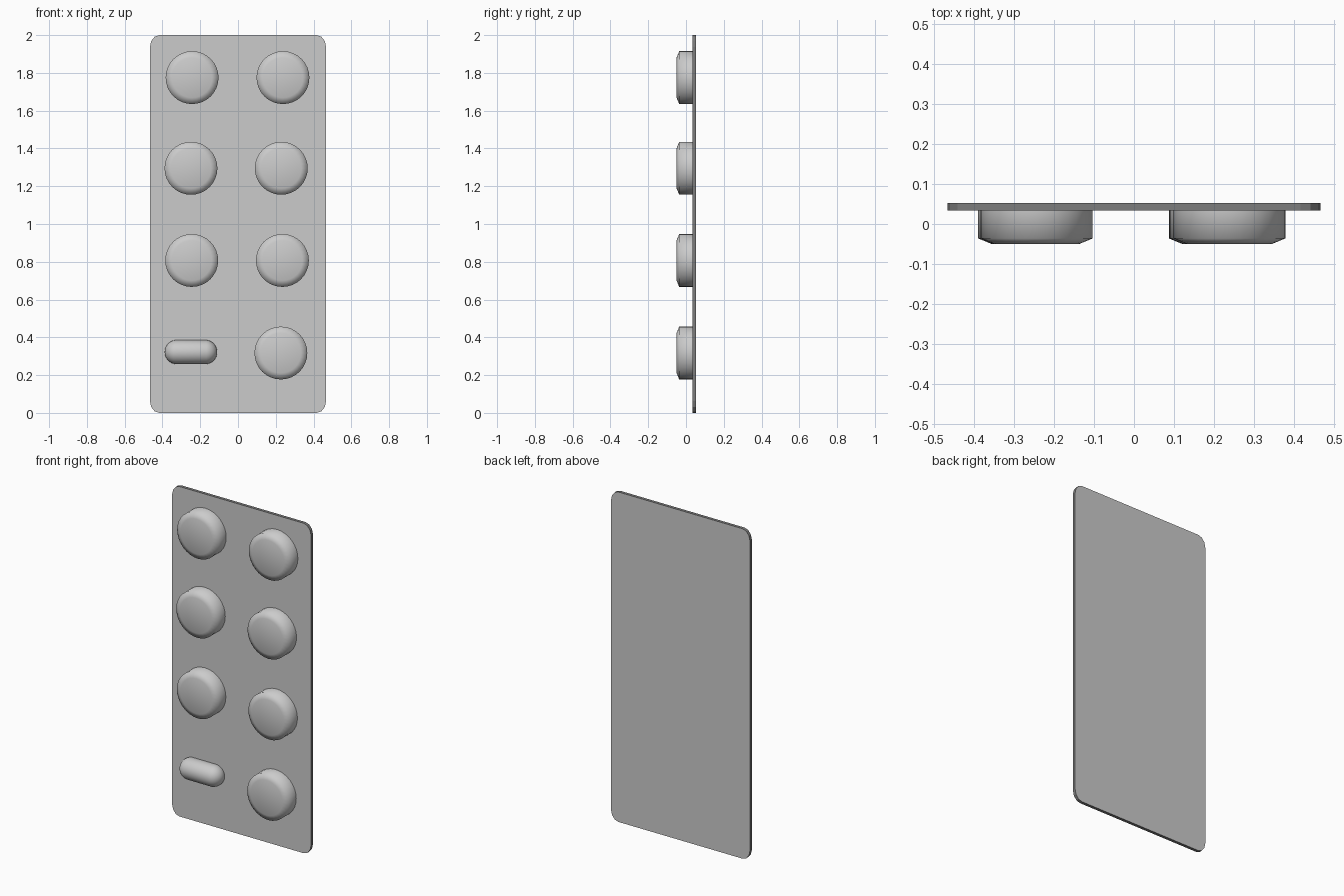
import bpy, bmesh, math
from mathutils import Matrix, Vector

cube = bpy.data.objects.get("Cube")
if cube:
    bpy.data.objects.remove(cube)


def make_material(name, value):
    colour = (value, value, value, 1)
    mat = bpy.data.materials.new(name)
    mat.diffuse_color = colour
    mat.use_nodes = True
    for node in mat.node_tree.nodes:
        if node.type == 'BSDF_PRINCIPLED':
            node.inputs["Base Color"].default_value = colour
    return mat


light_grey = make_material("light_grey", 0.6)
dark_grey = make_material("dark_grey", 0.2)

FRONT, PLATE, BACK = -0.05, 0.034, 0.053   # depths along y
SEAT = 0.04                                # where pills end inside the card


def finish(bm, name, materials, smooth_angle=0):
    bmesh.ops.recalc_face_normals(bm, faces=bm.faces)
    mesh = bpy.data.meshes.new(name)
    bm.to_mesh(mesh)
    bm.free()
    for mat in materials:
        mesh.materials.append(mat)
    obj = bpy.data.objects.new(name, mesh)
    bpy.context.collection.objects.link(obj)
    if smooth_angle:
        bpy.ops.object.select_all(action='DESELECT')
        obj.select_set(True)
        bpy.context.view_layer.objects.active = obj
        bpy.ops.object.shade_smooth_by_angle(angle=math.radians(smooth_angle))


def card(half_width, height, rx, rz, steps=3):
    """Thin upright card with faceted rounded corners and a dark cut edge."""
    bm = bmesh.new()
    verts = []
    corners = [(1, 1), (-1, 1), (-1, -1), (1, -1)]
    for quarter, (sx, sz) in enumerate(corners):
        for i in range(steps + 1):
            a = math.pi / 2 * (quarter + i / steps)
            x = sx * (half_width - rx) + rx * math.cos(a)
            z = height / 2 + sz * (height / 2 - rz) + rz * math.sin(a)
            verts.append(bm.verts.new((x, PLATE, z)))
    face = bm.faces.new(verts)
    new = bmesh.ops.extrude_face_region(bm, geom=[face])["geom"]
    moved = [g for g in new if isinstance(g, bmesh.types.BMVert)]
    bmesh.ops.translate(bm, verts=moved, vec=(0, BACK - PLATE, 0))
    bm.normal_update()
    for f in bm.faces:
        f.material_index = int(abs(f.normal.y) < 0.5)
    finish(bm, "backing_card", [light_grey, dark_grey])


def tablet(name, x, z, radius=0.14, sides=32):
    """Round tablet: straight wall and a wide chamfered front, all smooth."""
    bm = bmesh.new()
    profile = [(radius, SEAT), (radius, -0.036), (radius - 0.034, FRONT)]
    rings = []
    for r, y in profile:
        rings.append([bm.verts.new((x + r * math.cos(t), y, z + r * math.sin(t)))
                      for t in (math.tau * i / sides for i in range(sides))])
    for a, b in zip(rings, rings[1:]):
        for i in range(sides):
            j = (i + 1) % sides
            bm.faces.new((a[i], a[j], b[j], b[i]))
    bm.faces.new(rings[0])
    bm.faces.new(rings[-1])
    finish(bm, name, [light_grey], 80)


def capsule(name, x, z, length=0.278, radius=0.064):
    """Horizontal capsule: a sphere pulled apart, trimmed inside the card."""
    bm = bmesh.new()
    bmesh.ops.create_uvsphere(bm, u_segments=32, v_segments=15, radius=radius,
                              matrix=Matrix.Rotation(math.pi / 2, 4, 'Y'))
    for v in bm.verts:
        v.co.x += math.copysign(length / 2 - radius, v.co.x)
        v.co += Vector((x, FRONT + radius, z))
    bmesh.ops.bisect_plane(bm, geom=bm.verts[:] + bm.edges[:] + bm.faces[:],
                           plane_co=(0, SEAT, 0), plane_no=(0, 1, 0),
                           clear_outer=True)
    bmesh.ops.holes_fill(bm, edges=[e for e in bm.edges if e.is_boundary])
    finish(bm, name, [light_grey], 40)


card(0.466, 2.0, 0.05, 0.062)

# Tablets, listed row by row from the top
spots = [(-0.243, 1.775), (0.238, 1.775), (-0.249, 1.295), (0.229, 1.295),
         (-0.245, 0.807), (0.235, 0.807), (0.227, 0.317)]
for n, (x, z) in enumerate(spots, 1):
    tablet(f"round_tablet_{n}", x, z)

capsule("capsule_pill", -0.249, 0.322)
